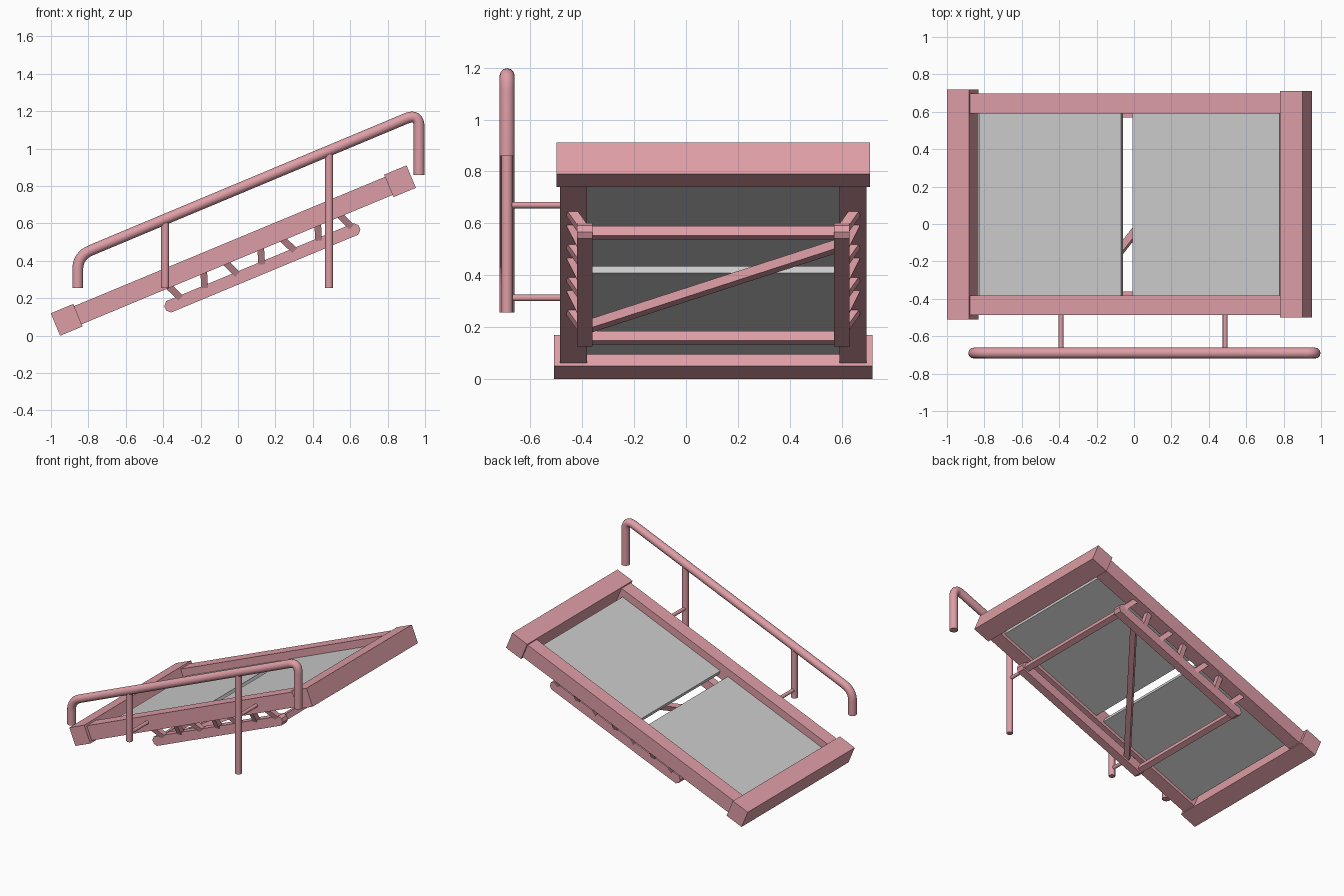
import bpy, bmesh, math
from mathutils import Vector, Matrix

if "Cube" in bpy.data.objects:
    bpy.data.objects.remove(bpy.data.objects["Cube"])

# Tilted frame: x runs up the slope, y across, z normal to the deck
SLOPE = math.radians(22.58)
FRAME = Matrix.Translation((-0.025, 0.105, 0.455)) @ Matrix.Rotation(-SLOPE, 4, 'Y')

pink = bpy.data.materials.new("pink_paint")
pink.diffuse_color = (0.73, 0.34, 0.38, 1)
pink.use_nodes = True
pink.node_tree.nodes["Principled BSDF"].inputs["Base Color"].default_value = pink.diffuse_color


def add_mesh(name, bm, matrix, mat=pink):
    bmesh.ops.recalc_face_normals(bm, faces=bm.faces)
    mesh = bpy.data.meshes.new(name)
    bm.to_mesh(mesh)
    bm.free()
    obj = bpy.data.objects.new(name, mesh)
    obj.matrix_world = matrix
    bpy.context.collection.objects.link(obj)
    if mat:
        mesh.materials.append(mat)
    return obj


def box(name, x, y, z, mat=pink):
    """Box in the tilted frame from (min, max) ranges."""
    bm = bmesh.new()
    bmesh.ops.create_cube(bm, size=1)
    for v in bm.verts:
        v.co = [r[0] + (c + 0.5) * (r[1] - r[0]) for c, r in zip(v.co, (x, y, z))]
    return add_mesh(name, bm, FRAME, mat)


def beam(name, a, b, width, depth):
    """Rectangular beam between two points of the tilted frame."""
    a, b = Vector(a), Vector(b)
    d = b - a
    bm = bmesh.new()
    bmesh.ops.create_cube(bm, size=1)
    bmesh.ops.scale(bm, vec=(width, depth, d.length), verts=bm.verts)
    side = Vector((0, 1, 0)) if abs(d.normalized().y) < 0.55 else Vector((0, 0, 1))
    zx = d.normalized()
    xx = side.cross(zx).normalized()
    yx = zx.cross(xx)
    rot = Matrix((xx, yx, zx)).transposed().to_4x4()
    return add_mesh(name, bm, FRAME @ Matrix.Translation((a + b) / 2) @ rot)


def tube(name, points, radius):
    """Smooth round tube along world points."""
    curve = bpy.data.curves.new(name, 'CURVE')
    curve.dimensions = '3D'
    curve.bevel_depth = radius
    curve.bevel_resolution = 4
    curve.use_fill_caps = True
    spline = curve.splines.new('POLY')
    spline.points.add(len(points) - 1)
    for p, co in zip(spline.points, points):
        p.co = (*co, 1)
    obj = bpy.data.objects.new(name, curve)
    bpy.context.collection.objects.link(obj)
    curve.materials.append(pink)
    bpy.ops.object.select_all(action='DESELECT')
    obj.select_set(True)
    bpy.context.view_layer.objects.active = obj
    bpy.ops.object.convert(target='MESH')
    bpy.ops.object.shade_smooth_by_angle(angle=math.radians(40))


def rounded(points, d, steps=8):
    """Round the inner corners of a path."""
    pts = [Vector(p) for p in points]
    out = [pts[0]]
    for p, c, n in zip(pts, pts[1:], pts[2:]):
        a = c + (p - c).normalized() * d
        b = c + (n - c).normalized() * d
        for i in range(steps + 1):
            t = i / steps
            out.append(a * (1 - t) ** 2 + c * 2 * t * (1 - t) + b * t * t)
    return out + [pts[-1]]


# End beams of the deck frame
box("lower_end_beam", (-1.03, -0.90), (-0.615, 0.615), (-0.065, 0.065))
box("upper_end_beam", (0.90, 1.03), (-0.605, 0.605), (-0.065, 0.065))

# Deck panels
box("lower_deck_panel", (-0.87, -0.048), (-0.487, 0.487), (-0.03, 0.0), None)
box("upper_deck_panel", (0.017, 0.87), (-0.487, 0.487), (-0.03, 0.0), None)

for tag, s in (("back", 1), ("front", -1)):
    # Side rails
    box(f"{tag}_side_rail", (-0.91, 0.91), sorted((s * 0.487, s * 0.592)), (-0.0525, 0.0525))

    # Lower truss chords with chamfered ends
    x0, x1, h, c = -0.455, 0.67, 0.033, 0.02
    profile = [(x0 + c, -h), (x1 - c, -h), (x1, c - h), (x1, h - c),
               (x1 - c, h), (x0 + c, h), (x0, h - c), (x0, c - h)]
    bm = bmesh.new()
    face = bm.faces.new([bm.verts.new((x, s * 0.495 - 0.03, z - 0.145)) for x, z in profile])
    ext = bmesh.ops.extrude_face_region(bm, geom=[face])
    bmesh.ops.translate(bm, vec=(0, 0.06, 0),
                        verts=[g for g in ext["geom"] if isinstance(g, bmesh.types.BMVert)])
    add_mesh(f"{tag}_truss_chord", bm, FRAME)

    # Zigzag struts between chord and rail
    for i in range(7):
        x = -0.372 + 0.165 * i
        lean = 0.022 if i % 2 == 0 else -0.018
        beam(f"{tag}_truss_strut_{i + 1}", (x + lean, s * 0.495, -0.145),
             (x - lean, s * 0.55, -0.042), 0.036, 0.036)

# Cross bars and diagonal brace between the chords
for tag, x in (("lower", -0.425), ("upper", 0.63)):
    box(f"{tag}_cross_bar", (x - 0.02, x + 0.02), (-0.48, 0.48), (-0.165, -0.125))
beam("diagonal_brace", (-0.31, -0.48, -0.145), (0.50, 0.48, -0.145), 0.038, 0.038)

# Handrail with bent-down ends
Y = -0.69
tube("handrail", rounded([(-0.857, Y, 0.255), (-0.857, Y, 0.427),
                          (0.968, Y, 1.19), (0.968, Y, 0.86)], 0.075), 0.029)

# Handrail posts and their brackets to the rail
for tag, x, top, z in (("lower", -0.39, 0.62, 0.312), ("upper", 0.487, 0.985, 0.67)):
    tube(f"{tag}_handrail_post", [(x, Y, 0.255), (x, Y, top)], 0.022)
    tube(f"{tag}_handrail_bracket", [(x, Y, z), (x, -0.45, z)], 0.0125)
